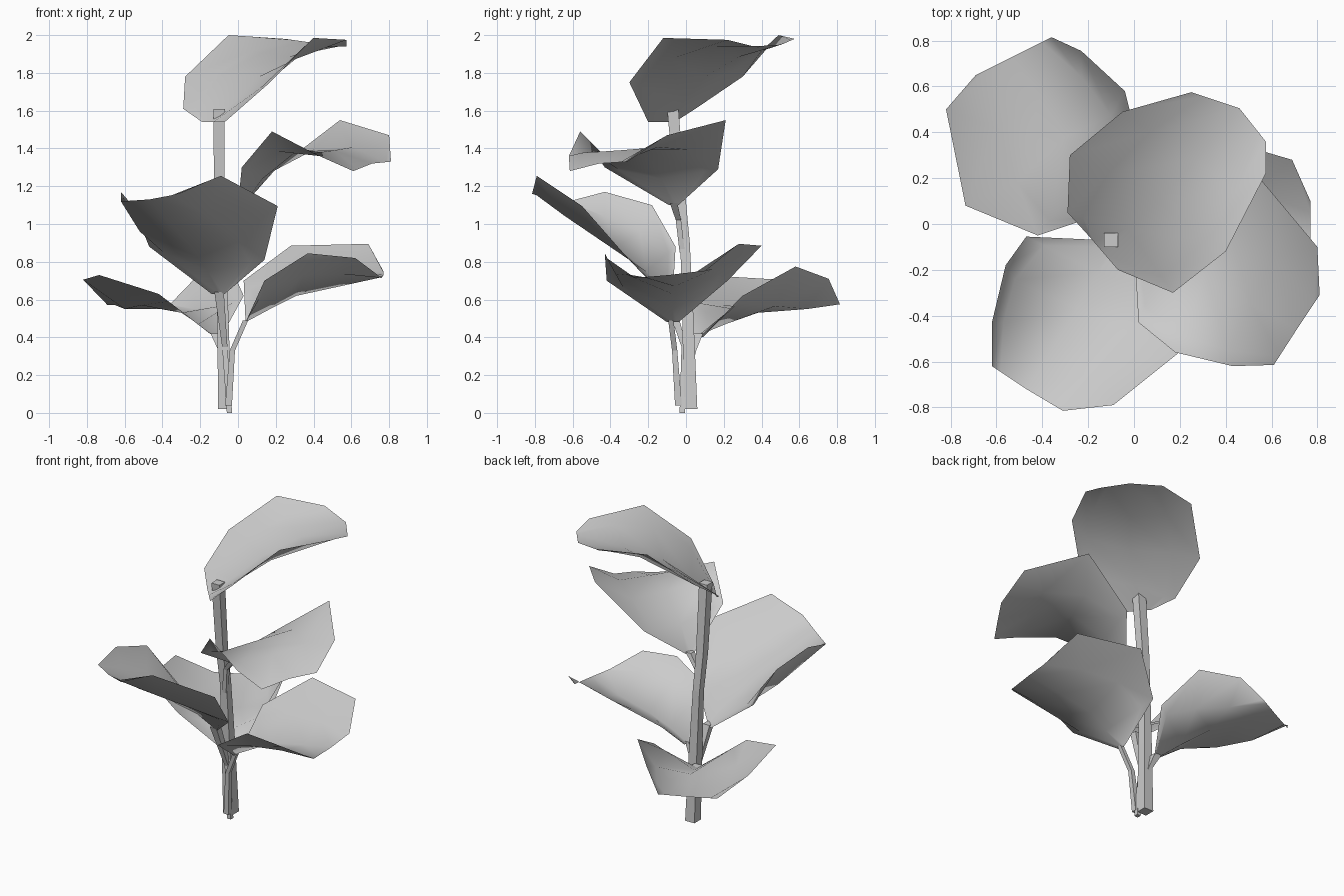
import bpy
import bmesh
from mathutils import Vector

default_cube = bpy.data.objects.get("Cube")
if default_cube:
    bpy.data.objects.remove(default_cube, do_unlink=True)


def make_material(name, colour):
    material = bpy.data.materials.new(name)
    material.use_nodes = True
    material.diffuse_color = colour
    material.node_tree.nodes["Principled BSDF"].inputs["Base Color"].default_value = colour
    return material


plant_grey = make_material("plant grey", (0.6, 0.6, 0.6, 1))


def finish_object(name, bm, smooth):
    """Turn a bmesh into a named, coloured object in the scene."""
    mesh = bpy.data.meshes.new(name)
    bm.to_mesh(mesh)
    bm.free()
    mesh.materials.append(plant_grey)
    for polygon in mesh.polygons:
        polygon.use_smooth = smooth
    scene_object = bpy.data.objects.new(name, mesh)
    bpy.context.scene.collection.objects.link(scene_object)
    return scene_object


def crease_line(edge, midrib, lift):
    """Line where the dished middle of a leaf turns up into its rim flap."""
    points = [m.lerp(e, 0.75) for m, e in zip(midrib, edge)]
    for row in (2, 3):
        points[row] = edge[1].lerp(edge[4], (row - 1) / 3) + Vector((0, 0, lift))
    return points


def make_leaf(name, left, midrib, right, lift=0):
    """Skin a dished leaf with turned-up rims, from its base to its tip."""
    left, midrib, right = ([Vector(p) for p in line] for line in (left, midrib, right))
    lines = [left, crease_line(left, midrib, lift), midrib,
             crease_line(right, midrib, lift), right]
    bm = bmesh.new()
    columns = [[bm.verts.new(point) for point in line] for line in lines]
    for column, next_column in zip(columns, columns[1:]):
        for row in range(len(midrib) - 1):
            bm.faces.new((column[row], next_column[row],
                          next_column[row + 1], column[row + 1]))
    bm.normal_update()
    return finish_object(name, bm, smooth=True)


def make_stalk(name, path, half_widths):
    """Sweep a four-sided section along a rising path and cap the ends."""
    bm = bmesh.new()
    rings = []
    for (x, y, z), half in zip(path, half_widths):
        corners = ((-half, -half), (half, -half), (half, half), (-half, half))
        rings.append([bm.verts.new((x + dx, y + dy, z)) for dx, dy in corners])
    for ring, next_ring in zip(rings, rings[1:]):
        for i in range(4):
            j = (i + 1) % 4
            bm.faces.new((ring[i], ring[j], next_ring[j], next_ring[i]))
    bm.faces.new(reversed(rings[0]))
    bm.faces.new(rings[-1])
    return finish_object(name, bm, smooth=False)


# Leaves, each given by its left edge, midrib and right edge from base to tip
make_leaf(
    "top_leaf",
    left=[(-.19, -.06, 1.54), (-.29, .05, 1.61), (-.28, .3, 1.78), (-.05, .49, 2), (.25, .575, 1.98)],
    midrib=[(-.13, -.13, 1.54), (-.03, -.02, 1.635), (.11, .1, 1.78), (.27, .28, 1.885), (.46, .505, 1.95)],
    right=[(-.07, -.2, 1.54), (.17, -.3, 1.75), (.4, -.12, 1.985), (.575, .22, 1.975), (.575, .36, 1.94)],
    lift=0.06,
)
make_leaf(
    "front_leaf",
    left=[(-.07, -.13, .63), (.14, -.3, .81), (.21, -.55, 1.095), (-.09, -.79, 1.255), (-.31, -.815, 1.16)],
    midrib=[(-.1, -.1, .63), (-.16, -.21, .75), (-.25, -.37, .88), (-.36, -.55, 1.0), (-.47, -.72, 1.13)],
    right=[(-.14, -.07, .63), (-.47, -.055, .88), (-.56, -.18, 1.1), (-.62, -.43, 1.17), (-.62, -.62, 1.12)],
)
make_leaf(
    "low_left_leaf",
    left=[(.04, -.04, .48), (.03, .22, .7), (.28, .4, .885), (.69, .28, .895), (.77, .1, .75)],
    midrib=[(.04, -.07, .48), (.17, -.07, .55), (.31, -.05, .62), (.54, -.06, .67), (.77, -.09, .73)],
    right=[(.04, -.1, .48), (.14, -.42, .7), (.37, -.43, .845), (.62, -.42, .82), (.76, -.27, .715)],
    lift=0.025,
)
make_leaf(
    "high_left_leaf",
    left=[(.03, -.04, 1.1), (.2, .17, 1.29), (.54, .21, 1.55), (.8, -.1, 1.47), (.81, -.31, 1.33)],
    midrib=[(.015, -.07, 1.1), (.13, -.13, 1.24), (.31, -.22, 1.385), (.51, -.35, 1.39), (.71, -.46, 1.32)],
    right=[(0, -.09, 1.1), (.02, -.43, 1.3), (.18, -.56, 1.49), (.43, -.62, 1.36), (.61, -.615, 1.28)],
    lift=0.09,
)
make_leaf(
    "back_leaf",
    left=[(-.15, .04, .42), (-.42, -.05, .63), (-.735, .08, .73), (-.82, .5, .705), (-.69, .65, .57)],
    midrib=[(-.12, .065, .41), (-.21, .21, .47), (-.3, .38, .53), (-.41, .55, .55), (-.53, .73, .57)],
    right=[(-.09, .09, .4), (.03, .3, .62), (-.04, .58, .775), (-.23, .755, .71), (-.36, .815, .575)],
    lift=-0.04,
)

# Main stem, its tip just piercing the top leaf
make_stalk(
    "main_stem",
    [(-.07, .025, .02), (-.08, .01, .5), (-.09, -.005, .9), (-.1, -.03, 1.15), (-.1, -.07, 1.61)],
    [.035, .03, .025, .027, .03],
)

# Leaf stalks joining the stem to each leaf base
make_stalk("front_stalk", [(-.045, -.02, 0), (-.07, -.01, .35), (-.1, -.1, .64)], [.014, .014, .025])
make_stalk("low_left_stalk", [(-.05, -.04, .04), (-.03, -.06, .33), (.04, -.08, .49)], [.018, .014, .014])
make_stalk("high_left_stalk", [(-.08, -.02, .85), (-.06, -.04, 1.02), (.015, -.065, 1.11)], [.014, .014, .02])
make_stalk("back_stalk", [(-.07, .015, .22), (-.09, .04, .33), (-.12, .065, .42)], [.014, .014, .025])
